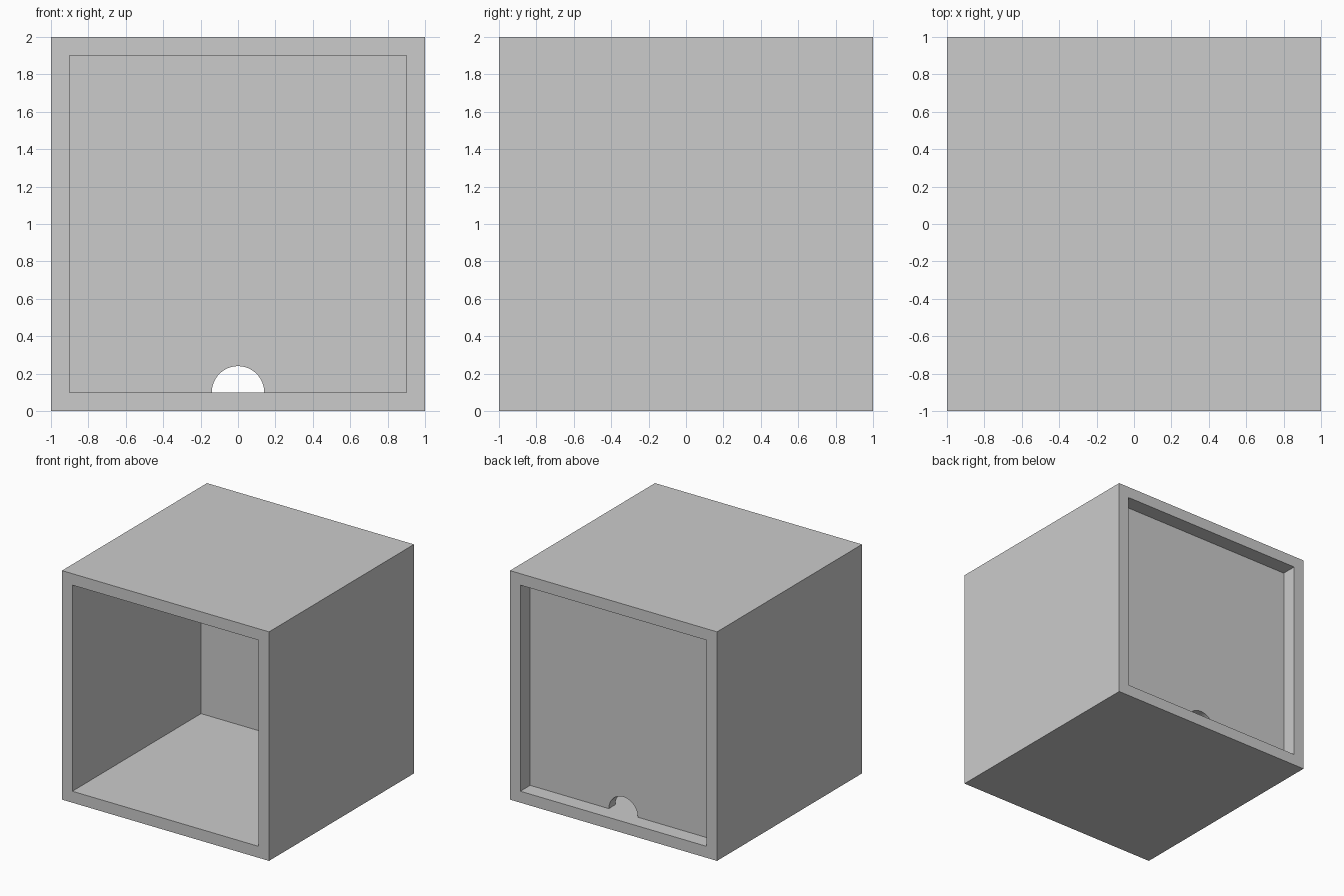
import bpy
import bmesh
import math

if "Cube" in bpy.data.objects:
    bpy.data.objects.remove(bpy.data.objects["Cube"])

SIZE, WALL = 2.0, 0.1
INNER = SIZE / 2 - WALL
PANEL_FRONT, PANEL_BACK = 0.775, 0.865
HOLE_R = 0.14


def rect(half, z0, z1):
    return [(-half, z0), (half, z0), (half, z1), (-half, z1)]


def extrude_faces(name, faces, y0, y1):
    """Extrude flat (x, z) polygons from y0 to y1 into one closed object."""
    bm = bmesh.new()
    for pts in faces:
        bm.faces.new([bm.verts.new((x, y0, z)) for x, z in pts])
    bmesh.ops.remove_doubles(bm, verts=bm.verts, dist=1e-5)
    ext = bmesh.ops.extrude_face_region(bm, geom=bm.faces[:], use_keep_orig=True)
    moved = [g for g in ext["geom"] if isinstance(g, bmesh.types.BMVert)]
    bmesh.ops.translate(bm, verts=moved, vec=(0, y1 - y0, 0))
    bmesh.ops.recalc_face_normals(bm, faces=bm.faces)
    mesh = bpy.data.meshes.new(name)
    bm.to_mesh(mesh)
    bm.free()
    obj = bpy.data.objects.new(name, mesh)
    bpy.context.collection.objects.link(obj)
    return obj


# Square shell, open at front and back
outer = rect(SIZE / 2, 0, SIZE)
inner = rect(INNER, WALL, SIZE - WALL)
ring = [[outer[i], outer[(i + 1) % 4], inner[(i + 1) % 4], inner[i]]
        for i in range(4)]
extrude_faces("cube_shell", ring, -SIZE / 2, SIZE / 2)

# Recessed back panel with a half-round cable opening at the floor
steps = 32
arc = [(-HOLE_R * math.cos(math.pi * i / steps),
        WALL + HOLE_R * math.sin(math.pi * i / steps)) for i in range(steps + 1)]
profile = [inner[0]] + arc + inner[1:]
panel = extrude_faces("back_panel", [profile], PANEL_FRONT, PANEL_BACK)

bpy.context.view_layer.objects.active = panel
panel.select_set(True)
bpy.ops.object.shade_smooth_by_angle(angle=math.radians(30))
